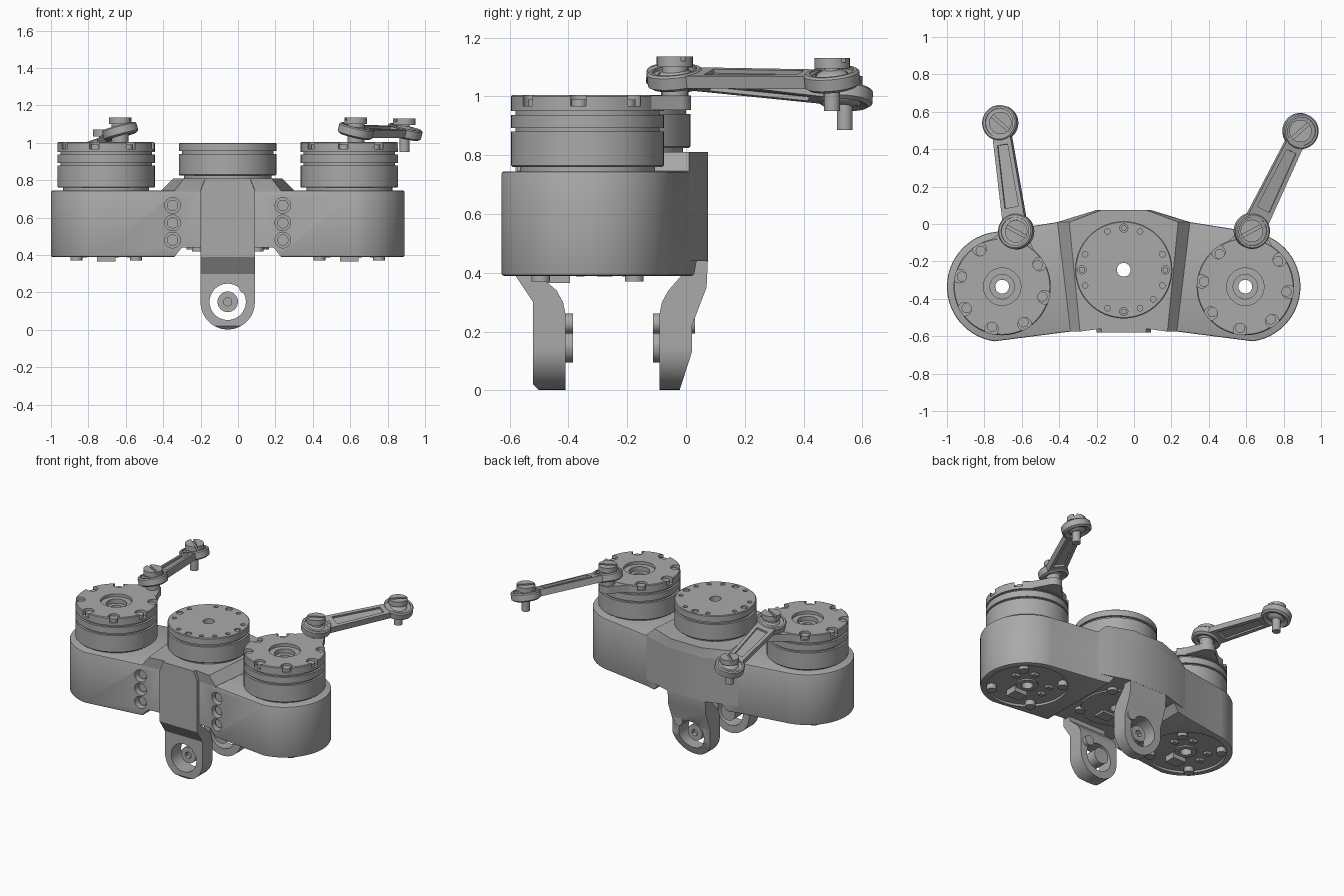
import bpy, bmesh
from math import sin, cos, radians, pi
from mathutils import Vector, Matrix

cube = bpy.data.objects.get("Cube")
if cube:
    bpy.data.objects.remove(cube, do_unlink=True)

grey = bpy.data.materials.new("satin_grey")
grey.use_nodes = True
grey.diffuse_color = (0.4, 0.4, 0.4, 1)
grey.node_tree.nodes["Principled BSDF"].inputs["Base Color"].default_value = (0.4, 0.4, 0.4, 1)

MID = -0.055


def finish(name, bm, matrix=None):
    if matrix:
        bm.transform(matrix)
    bmesh.ops.recalc_face_normals(bm, faces=bm.faces[:])
    me = bpy.data.meshes.new(name)
    bm.to_mesh(me)
    bm.free()
    me.materials.append(grey)
    ob = bpy.data.objects.new(name, me)
    bpy.context.scene.collection.objects.link(ob)
    shade(ob)
    return ob


def shade(ob):
    for p in ob.data.polygons:
        p.use_smooth = True
    ob.data.set_sharp_from_angle(angle=radians(30))


def bake(ob):
    bpy.context.view_layer.update()
    dg = bpy.context.evaluated_depsgraph_get()
    me = bpy.data.meshes.new_from_object(ob.evaluated_get(dg))
    ob.modifiers.clear()
    ob.data = me
    shade(ob)


def combine(ob, cutter, op="DIFFERENCE"):
    mod = ob.modifiers.new("cut", "BOOLEAN")
    mod.operation, mod.object, mod.solver = op, cutter, "EXACT"
    bake(ob)
    bpy.data.objects.remove(cutter, do_unlink=True)


def bevel(ob, width):
    mod = ob.modifiers.new("bevel", "BEVEL")
    mod.width, mod.segments, mod.limit_method = width, 2, "ANGLE"
    mod.angle_limit = radians(40)
    bake(ob)


def prism(name, pts, lo, hi, axis="z", matrix=None, top_scale=1):
    place = {"x": lambda a, b, t: (t, a, b), "y": lambda a, b, t: (a, t, b),
             "z": lambda a, b, t: (a, b, t)}[axis]
    bm = bmesh.new()
    low = [bm.verts.new(place(a, b, lo)) for a, b in pts]
    top = [bm.verts.new(place(a * top_scale, b, hi)) for a, b in pts]
    bm.faces.new(low)
    bm.faces.new(top)
    for i in range(len(pts)):
        j = (i + 1) % len(pts)
        bm.faces.new((low[i], low[j], top[j], top[i]))
    return finish(name, bm, matrix)


def lathe(name, profile, matrix, n=64):
    bm = bmesh.new()
    rings = [[bm.verts.new((r * cos(2 * pi * k / n), r * sin(2 * pi * k / n), z))
              for k in range(n)] for r, z in profile]
    for i, a in enumerate(rings):
        b = rings[(i + 1) % len(rings)]
        for k in range(n):
            m = (k + 1) % n
            bm.faces.new((a[k], a[m], b[m], b[k]))
    return finish(name, bm, matrix)


def rods(name, items, n=24):
    bm = bmesh.new()
    for p, q, r in items:
        p, q = Vector(p), Vector(q)
        mat = Matrix.Translation((p + q) / 2) @ (q - p).to_track_quat("Z", "Y").to_matrix().to_4x4()
        bmesh.ops.create_cone(bm, cap_ends=True, segments=n, radius1=r, radius2=r,
                              depth=(q - p).length, matrix=mat)
    return finish(name, bm)


def upright(x, y, z0, z1, r):
    return ((x, y, z0), (x, y, z1), r)


def around(cx, cy, r, angles):
    return [(cx + r * cos(radians(a)), cy + r * sin(radians(a))) for a in angles]


def mirrored(half):
    return half + [(-x, y) for x, y in reversed(half)]


def at(x, y, z=0):
    return Matrix.Translation((x, y, z))


MOTORS = {"right": (MID - 0.65, -0.335), "left": (MID + 0.65, -0.335), "middle": (MID, -0.245)}

# Wide housing with rounded ends, arched underneath in the middle
half = [(0.145, -0.56), (0.285, -0.575)] + around(0.65, -0.335, 0.295, range(-82, 82, 6))
half += [(0.696, -0.044), (0.355, 0.01), (0.145, 0.06)]
housing = prism("housing", mirrored(half), 0.39, 0.745, matrix=at(MID, 0))
bevel(housing, 0.008)
arch = mirrored([(0.29, 0.3), (0.285, 0.39), (0.245, 0.44)])
combine(housing, prism("arch_cutter", arch, -1, 1, "y", at(MID, 0)))

# Raised centre block with sloping shoulders
centre = mirrored([(0.145, -0.58), (0.146, -0.56), (0.285, -0.575), (0.355, 0.01), (0.145, 0.075)])
block = prism("centre_block", centre, 0.44, 0.746, matrix=at(MID, 0))
shoulder = prism("centre_shoulder", centre, 0.745, 0.81, matrix=at(MID, 0), top_scale=0.82)

# Screw pockets beside the front boss
pockets = [(MID + s * 0.295, z) for s in (-1, 1) for z in (0.48, 0.572, 0.665)]
for ob in (housing, block):
    combine(ob, rods("pocket_cutter", [((x, -0.7, z), (x, -0.52, z), 0.042) for x, z in pockets]))
rods("pocket_screws", [((x, -0.55, z), (x, -0.51, z), 0.03) for x, z in pockets])

# Shaft bores and underside recesses
for ob in (housing, block, shoulder):
    combine(ob, rods("bore_cutter", [upright(x, y, 0.2, 1.1, 0.037) for x, y in MOTORS.values()]))
for side, (x, y) in MOTORS.items():
    base = 0.44 if side == "middle" else 0.39
    if side != "middle":
        combine(housing, rods("recess_cutter", [upright(x, y, 0.3, 0.405, 0.255)], 64))
        lathe(side + "_rear_hub", [(0.037, 0.395), (0.07, 0.395), (0.07, 0.41), (0.037, 0.41)], at(x, y))
    else:
        lathe("middle_rear_plate", [(0.037, 0.43), (0.22, 0.43), (0.22, 0.45), (0.037, 0.45)], at(x, y))
    feet = around(x, y, 0.225, (45, 135, 225, 315))
    rods(side + "_rear_screws", [upright(a, b, base - 0.02, base + 0.03, 0.032) for a, b in feet])
    plug = [(-0.05, -0.14), (0.05, -0.14), (0.05, -0.06), (-0.05, -0.06)]
    prism(side + "_connector", plug, base - 0.025, base + 0.03, matrix=at(x, y))
    for k, (a, b) in enumerate(around(x, y, 0.14, (20, 70, 150, 190))):
        chip = [(-0.02, -0.015), (0.02, -0.015), (0.02, 0.015), (-0.02, 0.015)]
        prism(side + "_chip_%d" % k, chip, base - 0.002, base + 0.02, matrix=at(a, b))

# Outer motors with notched output discs and crank lobes
can = [(0.037, 0.74), (0.23, 0.74), (0.23, 0.76), (0.255, 0.76), (0.26, 0.765), (0.26, 0.88),
       (0.245, 0.88), (0.245, 0.893), (0.26, 0.893), (0.26, 0.937), (0.245, 0.937),
       (0.245, 0.955), (0.037, 0.955)]
rim = [(0.065, 0.95), (0.26, 0.95), (0.26, 1.0), (0.255, 1.005), (0.1, 1.005), (0.1, 0.985), (0.065, 0.985)]
for side, turn in (("right", 76), ("left", 83)):
    x, y = MOTORS[side]
    lathe(side + "_motor", can, at(x, y))
    disc = lathe(side + "_output_disc", rim, at(x, y))
    steps = [turn + 45 * k for k in range(1, 8)]
    combine(disc, rods("notch_cutter", [upright(a, b, 0.968, 1.1, 0.036)
                                        for a, b in around(x, y, 0.234, steps)]))
    rods(side + "_disc_bolts", [upright(a, b, 0.96, 0.99, 0.027) for a, b in around(x, y, 0.222, steps)])
    lobe = [(0.2, -0.14)] + around(0.3, 0, 0.055, range(-70, 71, 10)) + [(0.2, 0.14)]
    prism(side + "_crank_lobe", lobe, 0.953, 1.003,
          matrix=at(x, y) @ Matrix.Rotation(radians(turn), 4, "Z"))

# Middle motor with dotted cap
mx, my = MOTORS["middle"]
can = [(0.037, 0.8), (0.235, 0.8), (0.235, 0.825), (0.255, 0.825), (0.26, 0.83), (0.26, 0.94),
       (0.245, 0.94), (0.245, 0.955), (0.26, 0.955), (0.26, 0.996), (0.255, 1.0), (0.037, 1.0)]
cap = lathe("middle_motor", can, at(mx, my))
dots = around(mx, my, 0.223, list(range(0, 360, 90)) + [22, 67, 113, 158, 202, 247, 293, 315, 338])
combine(cap, rods("dot_cutter", [upright(a, b, 0.985, 1.1, 0.022 if i < 4 else 0.015)
                                 for i, (a, b) in enumerate(dots)], 16))
rods("cap_screws", [upright(a, b, 0.98, 0.995, 0.015) for a, b in dots[:4]], 12)

# Hanging legs: side profile trimmed to a round-ended tab with a bearing hole
LEGS = {"front_leg": ([(-0.58, 0.46), (-0.58, 0.39), (-0.52, 0.3), (-0.52, 0.02), (-0.5, 0), (-0.41, 0),
                       (-0.41, 0.26), (-0.418, 0.3), (-0.44, 0.34), (-0.52, 0.41), (-0.52, 0.46)], -0.47, -0.385),
        "back_leg": ([(0.075, 0.46), (0.07, 0.35), (0.02, 0.22), (0.02, 0.13), (-0.022, 0), (-0.09, 0),
                      (-0.09, 0.26), (-0.082, 0.3), (-0.06, 0.34), (0.01, 0.42), (0.01, 0.46)], -0.02, -0.112)}
for name, (profile, outer, inner) in LEGS.items():
    leg = prism(name, profile, MID - 0.2, MID + 0.2, "x")
    tab = [(MID + 0.145, 0.6), (MID - 0.145, 0.6)] + around(MID, 0.147, 0.145, range(180, 361, 6))
    combine(leg, prism("tab_trim", tab, -1, 1, "y"), "INTERSECT")
    combine(leg, rods("bearing_cutter", [((MID, -1, 0.15), (MID, 1, 0.15), 0.097)], 48))
    bolt = rods(name + "_bolt", [((MID, outer, 0.15), (MID, inner, 0.15), 0.055)], 32)
    combine(bolt, rods("socket_cutter", [((MID, outer * 2 - inner, 0.15),
                                          (MID, outer * 0.7 + inner * 0.3, 0.15), 0.024)], 6))
    lift = outer + (outer - inner) * 0.55
    rods(name + "_pin", [((MID + 0.095, lift, 0.228), (MID + 0.095, inner, 0.228), 0.034)])


# Link arms with pocketed bars, tilted ring ends and slotted upright screws
def screw(name, x, y, z0, z1, turn, low_r):
    head = rods(name + "_head", [upright(x, y, z1 - 0.035, z1, 0.06)], 32)
    slot = [(-0.1, -0.008), (0.1, -0.008), (0.1, 0.008), (-0.1, 0.008)]
    combine(head, prism("slot_cutter", slot, z1 - 0.015, z1 + 0.1,
                        matrix=at(x, y) @ Matrix.Rotation(radians(turn), 4, "Z")))
    rods(name + "_shank", [upright(x, y, z0, z1 - 0.02, low_r)])


def link(side, start, end, roll, head_z, pin_z):
    a, b = Vector(start), Vector(end)
    size = (b - a).length
    frame = (Matrix.Translation(a) @ (b - a).to_track_quat("X", "Z").to_matrix().to_4x4()
             @ Matrix.Rotation(radians(roll), 4, "X"))
    bar = prism(side + "_link_bar", [(0.06, -0.062), (size - 0.06, -0.048), (size - 0.06, 0.048), (0.06, 0.062)],
                -0.022, 0.022, matrix=frame)
    pocket = [(0.13, -0.038), (size - 0.12, -0.028), (size - 0.12, 0.028), (0.13, 0.038)]
    for lo, hi in ((0.008, 0.1), (-0.1, -0.008)):
        combine(bar, prism("pocket_cutter", pocket, lo, hi, matrix=frame))
    ring = [(0.055, -0.02), (0.08, -0.03), (0.095, -0.02), (0.095, 0.02), (0.088, 0.027),
            (0.076, 0.027), (0.076, 0.018), (0.055, 0.018)]
    for end_name, d in (("near", 0), ("far", size)):
        lathe(side + "_%s_ring" % end_name, ring, frame @ at(d, 0), 48)
        bm = bmesh.new()
        bmesh.ops.create_uvsphere(bm, u_segments=32, v_segments=16, radius=0.06)
        bm.transform(Matrix.Diagonal((1, 1, 0.6, 1)))
        finish(side + "_%s_ball" % end_name, bm, frame @ at(d, 0))
    screw(side + "_near_screw", a.x, a.y, 0.97, 1.135, roll * 2, 0.045)
    screw(side + "_far_screw", b.x, b.y, pin_z, head_z, roll * 3, 0.027)


link("right", (-0.63, -0.04, 1.063), (-0.715, 0.54, 1.0), -14, 1.07, 0.885)
link("left", (0.63, -0.037, 1.063), (0.89, 0.497, 1.058), 14, 1.13, 0.95)
